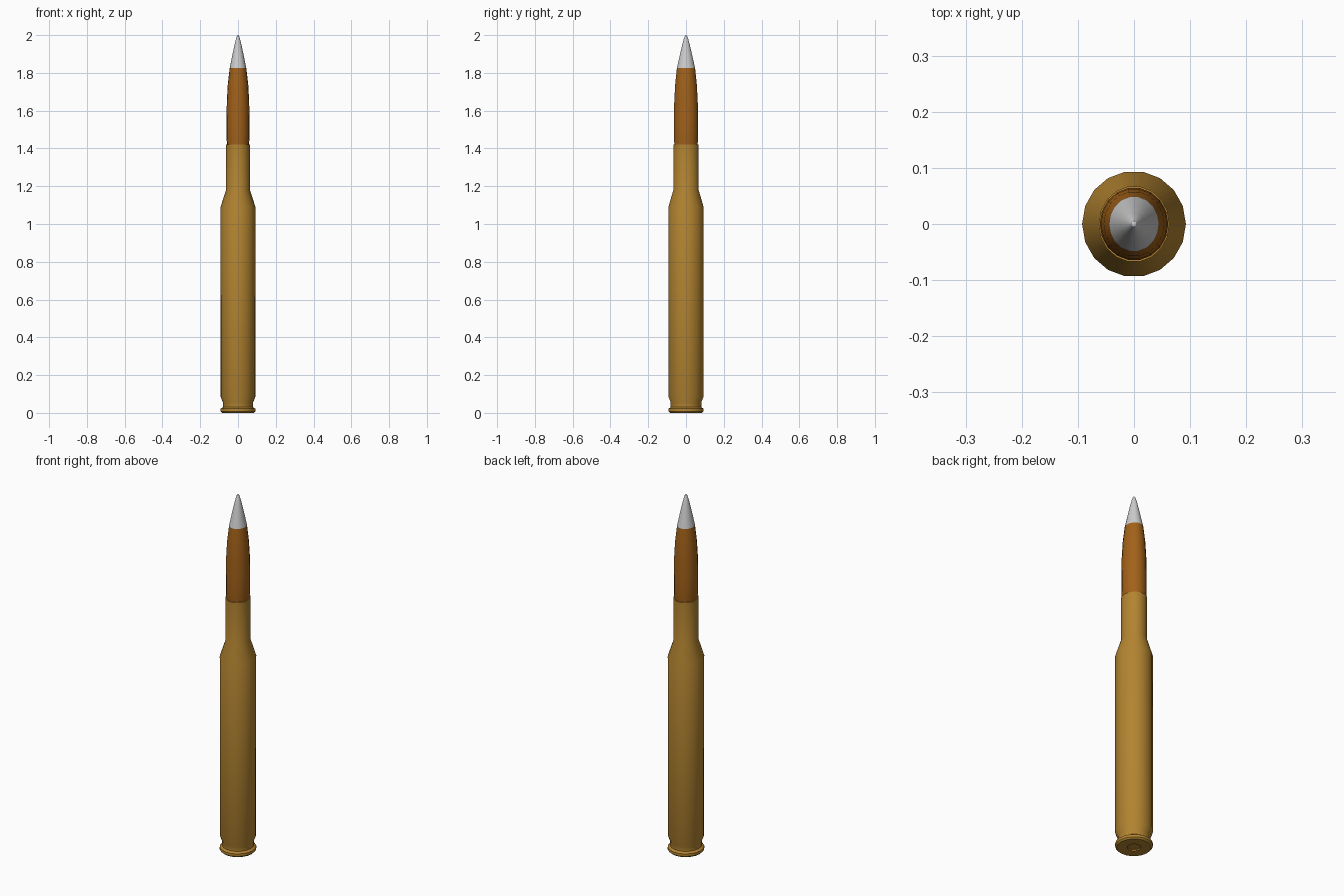
import bpy, math

if "Cube" in bpy.data.objects:
    bpy.data.objects.remove(bpy.data.objects["Cube"])

SIDES = 18


def paint(name, rgb):
    m = bpy.data.materials.new(name)
    m.diffuse_color = (*rgb, 1)
    m.use_nodes = True
    m.node_tree.nodes["Principled BSDF"].inputs["Base Color"].default_value = m.diffuse_color
    return m


def lathe(name, profile, mat=None):
    """Revolve (rx, ry, z) points around z; zero radius makes a pole."""
    verts, faces, rings = [], [], []
    for rx, ry, z in profile:
        n = 1 if rx == 0 else SIDES
        rings.append(list(range(len(verts), len(verts) + n)))
        for i in range(n):
            a = 2 * math.pi * i / SIDES
            verts.append((rx * math.cos(a), ry * math.sin(a), z))
    for lo, hi in zip(rings, rings[1:]):
        for i in range(SIDES):
            j = (i + 1) % SIDES
            quad = [lo[i % len(lo)], lo[j % len(lo)], hi[j % len(hi)], hi[i % len(hi)]]
            faces.append(list(dict.fromkeys(quad)))
    mesh = bpy.data.meshes.new(name)
    mesh.from_pydata(verts, [], faces)
    ob = bpy.data.objects.new(name, mesh)
    bpy.context.collection.objects.link(ob)
    if mat:
        mesh.materials.append(mat)
    bpy.context.view_layer.objects.active = ob
    ob.select_set(True)
    bpy.ops.object.shade_smooth_by_angle(angle=math.radians(30))
    ob.select_set(False)
    return ob


brass = paint("brass", (0.45, 0.23, 0.03))
copper = paint("copper", (0.36, 0.12, 0.01))

# Case: primer pocket, rim, extractor groove, body, shoulder, open neck
lathe("case", [
    (0, 0, 0.006), (0.032, 0.032, 0.006), (0.034, 0.034, 0.0),
    (0.085, 0.086, 0.0), (0.0925, 0.0945, 0.008), (0.0925, 0.0945, 0.022),
    (0.08, 0.082, 0.03), (0.08, 0.082, 0.055), (0.092, 0.094, 0.085),
    (0.0925, 0.0945, 1.09), (0.063, 0.068, 1.18), (0.063, 0.068, 1.42),
    (0.058, 0.063, 1.42), (0.058, 0.063, 1.36)], brass)

# Jacketed bullet, with a crimped waist at the neck mouth
lathe("bullet_jacket", [
    (0.057, 0.062, 1.34), (0.058, 0.063, 1.43), (0.061, 0.065, 1.45),
    (0.061, 0.065, 1.56), (0.059, 0.063, 1.65), (0.054, 0.058, 1.74),
    (0.044, 0.049, 1.825)], copper)

# Pale pointed tip
lathe("bullet_tip", [
    (0.044, 0.049, 1.825), (0.031, 0.034, 1.89), (0.018, 0.020, 1.95),
    (0.010, 0.011, 1.982), (0.005, 0.0055, 1.996), (0, 0, 2.0)])
